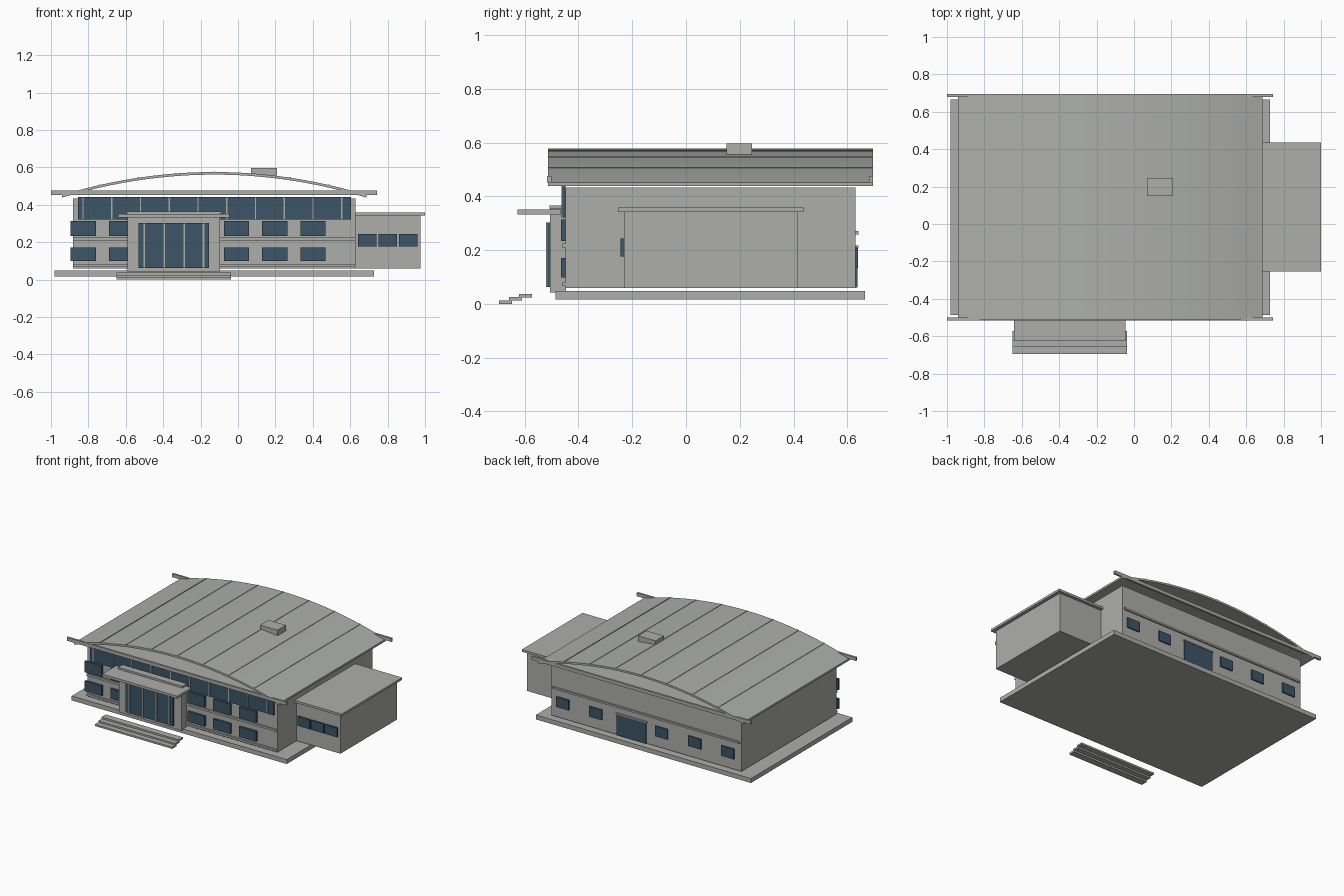
import bpy, bmesh, math

if "Cube" in bpy.data.objects:
    bpy.data.objects.remove(bpy.data.objects["Cube"])


def material(name, rgb):
    m = bpy.data.materials.new(name)
    m.diffuse_color = (*rgb, 1)
    m.use_nodes = True
    m.node_tree.nodes["Principled BSDF"].inputs["Base Color"].default_value = m.diffuse_color
    return m


GREY = material("concrete grey", (0.42, 0.43, 0.40))
BLUE = material("window blue", (0.045, 0.09, 0.135))


def finish(name, bm, mat):
    bmesh.ops.recalc_face_normals(bm, faces=bm.faces)
    mesh = bpy.data.meshes.new(name)
    bm.to_mesh(mesh)
    bm.free()
    mesh.materials.append(mat)
    obj = bpy.data.objects.new(name, mesh)
    bpy.context.collection.objects.link(obj)
    return obj


def box(name, x, y, z, mat=GREY):
    """Box from (low, high) pairs on each axis."""
    bm = bmesh.new()
    bmesh.ops.create_cube(bm, size=1)
    for v in bm.verts:
        v.co = [r[0] if c < 0 else r[1] for c, r in zip(v.co, (x, y, z))]
    return finish(name, bm, mat)


def span(c, w):
    return (c - w / 2, c + w / 2)


# Base slab and main hall
box("base_slab", (-0.982, 0.728), (-0.486, 0.665), (0.016, 0.048))
box("hall_body", (-0.882, 0.627), (-0.449, 0.630), (0.059, 0.433))

# Arched roof sheet, open below
MID, HALF, TOP, DROP = -0.127, 0.815, 0.575, 0.123
ROOF_Y = (-0.514, 0.695)


def roof_z(x):
    return TOP - DROP * ((x - MID) / HALF) ** 2


def arch_strip(name, x0, x1, steps, lift, thick, y):
    xs = [x0 + (x1 - x0) * i / steps for i in range(steps + 1)]
    outline = [(x, roof_z(x) + lift) for x in xs]
    outline += [(x, roof_z(x) + lift - thick) for x in reversed(xs)]
    bm = bmesh.new()
    face = bm.faces.new([bm.verts.new((x, y[0], z)) for x, z in outline])
    out = bmesh.ops.extrude_face_region(bm, geom=[face])["geom"]
    verts = [g for g in out if isinstance(g, bmesh.types.BMVert)]
    bmesh.ops.translate(bm, verts=verts, vec=(0, y[1] - y[0], 0))
    return finish(name, bm, GREY)


arch_strip("arched_roof", MID - HALF, MID + HALF, 24, 0, 0.014, ROOF_Y)
for i in range(1, 8):
    x = MID - HALF + i * HALF / 4
    arch_strip("roof_seam", x - 0.004, x + 0.004, 1, 0.003, 0.006, ROOF_Y)
box("roof_vent", (0.070, 0.209), (0.151, 0.246), (0.555, 0.596))

# Eaves beams across front and back
for name, y in (("front_eaves_beam", (-0.516, -0.501)),
                ("back_eaves_beam", (0.680, 0.695))):
    box(name, (-1.0, 0.743), y, (0.452, 0.476))

# Side wing
box("wing_body", (0.62, 0.976), (-0.231, 0.414), (0.059, 0.343))
box("wing_roof", (0.625, 1.0), (-0.253, 0.436), (0.342, 0.358))
for c in (0.691, 0.800, 0.909):
    box("wing_window", span(c, 0.099), (-0.243, -0.230), (0.176, 0.243), BLUE)

# Clerestory glazing with mullions
box("clerestory_glass", (-0.856, 0.604), (-0.459, -0.448), (0.322, 0.441), BLUE)
for i in range(10):
    box("clerestory_mullion", span(-0.829 + 0.1538 * i, 0.007),
        (-0.463, -0.458), (0.322, 0.441))

# Front ledges and two rows of windows
for z in ((0.209, 0.224), (0.066, 0.080)):
    box("front_ledge", (-0.882, 0.627), (-0.460, -0.448), z)
for c in (-0.827, -0.622, -0.008, 0.196, 0.401):
    for z in ((0.098, 0.171), (0.234, 0.313)):
        box("front_window", span(c, 0.136), (-0.464, -0.448), z, BLUE)

# Entrance block, canopy, glazed doors and steps
box("entrance_block", (-0.591, -0.096), (-0.505, -0.447), (0.043, 0.361))
box("entrance_parapet", (-0.598, -0.086), (-0.507, -0.447), (0.352, 0.365))
box("entrance_canopy", (-0.642, -0.045), (-0.626, -0.466), (0.332, 0.350))
box("entrance_glass", (-0.532, -0.155), (-0.515, -0.504), (0.063, 0.303), BLUE)
for c in (-0.502, -0.395, -0.288, -0.184):
    box("entrance_mullion", span(c, 0.009), (-0.520, -0.514), (0.063, 0.303))
for i in range(3):
    y = -0.695 + 0.037 * i
    z = 0.012 * i
    box("entrance_step", (-0.650, -0.037), (y, y + 0.048), (z, z + 0.013))

# Back ledge, windows and door
box("back_ledge", (-0.870, 0.615), (0.629, 0.641), (0.258, 0.271))
box("back_door", (-0.129, 0.106), (0.629, 0.638), (0.060, 0.209), BLUE)
box("back_door_lintel", (-0.135, 0.112), (0.629, 0.641), (0.209, 0.217))
for c in (0.537, 0.272, -0.250, -0.514, -0.776):
    box("back_window", span(c, 0.10), (0.629, 0.639), (0.134, 0.207), BLUE)
